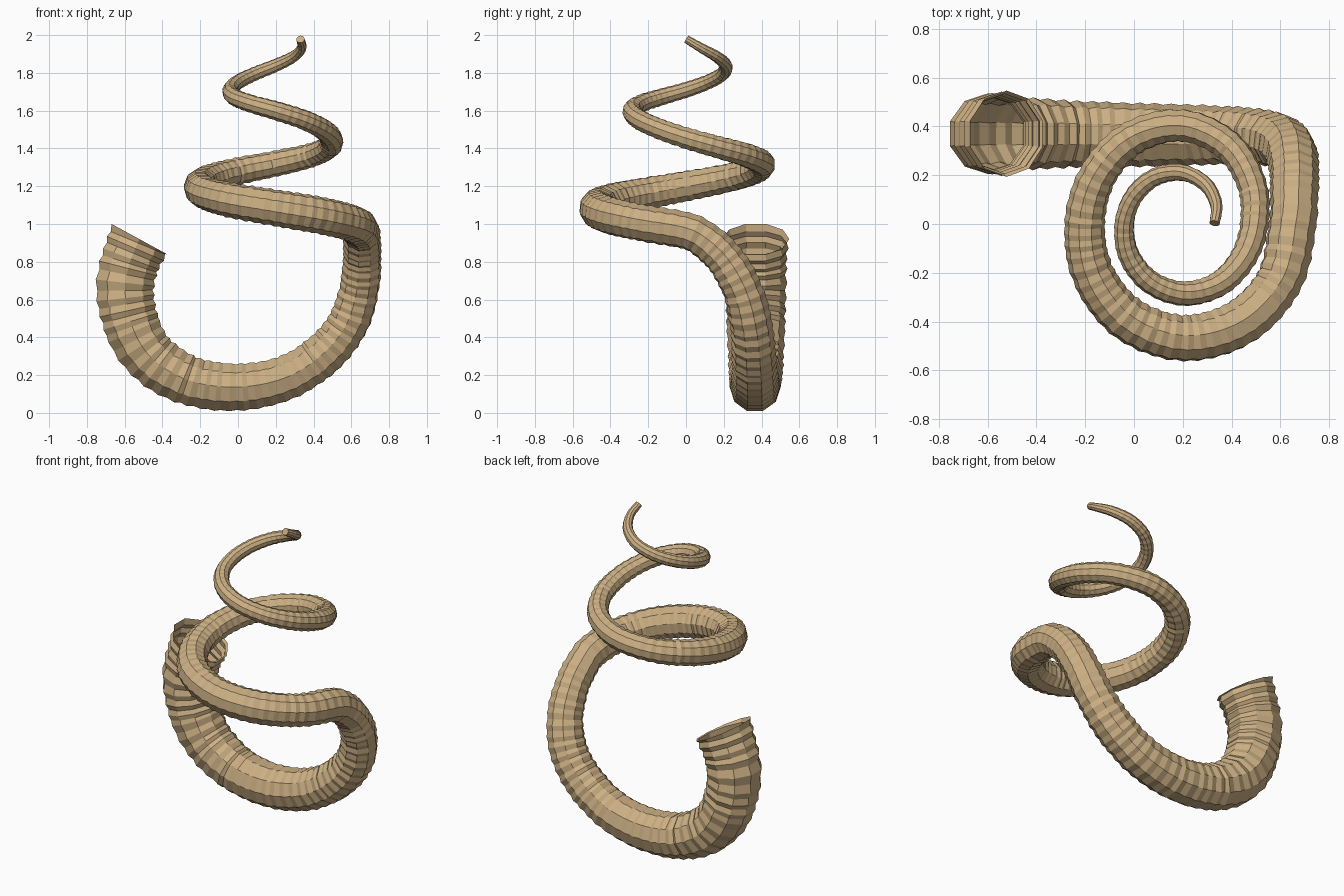
import bpy, bmesh, math, random
from mathutils import Vector

if "Cube" in bpy.data.objects:
    bpy.data.objects.remove(bpy.data.objects["Cube"])

random.seed(4)
SIDES = 10

# Lower bend: x, y, z, radius from the open mouth downwards
path = [
    (-.522, .37, .92, .170), (-.580, .37, .77, .161), (-.597, .37, .62, .158),
    (-.545, .37, .42, .152), (-.440, .37, .275, .145), (-.25, .368, .168, .135),
    (0, .365, .136, .129), (.25, .365, .185, .122), (.45, .36, .31, .117),
    (.58, .345, .47, .112), (.64, .30, .65, .106), (.657, .21, .81, .102),
    (.656, .10, .915, .099),
]

# Upper coil, one entry per quarter turn clockwise: distance from axis, z, radius
AXIS_X = .2
coil = [(.45, .965, .098), (.467, 1.085, .096), (.402, 1.20, .082), (.403, 1.32, .067),
        (.293, 1.455, .058), (.285, 1.60, .050), (.24, 1.71, .041), (.21, 1.84, .034),
        (.13, 1.98, .021)]


def spline(points, steps):
    """Catmull-Rom curve through points of any dimension."""
    v = [Vector(p) for p in points]
    v = [2 * v[0] - v[1]] + v + [2 * v[-1] - v[-2]]
    out = []
    for i in range(1, len(v) - 2):
        a, b, c, d = v[i - 1:i + 3]
        for k in range(steps):
            t = k / steps
            out.append(.5 * (2 * b + (c - a) * t + (2 * a - 5 * b + 4 * c - d) * t * t
                             + (3 * b - a - 3 * c + d) * t ** 3))
    return out + [v[-2]]


for i, (dist, z, r) in enumerate(spline(coil, 3)):
    ang = -i * math.pi / 6
    path.append((AXIS_X + dist * math.cos(ang), dist * math.sin(ang), z, r))

dense = spline(path, 30)

# Ring centres, spaced closer together as the horn thins
rings, travelled, gap = [dense[0]], 0, .02
for a, b in zip(dense, dense[1:]):
    travelled += (b.xyz - a.xyz).length
    if travelled >= gap:
        rings.append(b)
        travelled = 0
        gap = (.012 + .12 * b.w) * random.uniform(.75, 1.3)
if (rings[-1].xyz - dense[-1].xyz).length > .004:
    rings.append(dense[-1])

# Skin the rings, alternating ridge and groove
bm = bmesh.new()
side = Vector((0, 1, 0))
previous = None
for i, p in enumerate(rings):
    ahead, behind = rings[min(i + 1, len(rings) - 1)], rings[max(i - 1, 0)]
    tangent = (ahead.xyz - behind.xyz).normalized()
    if i == 0:
        tangent = Vector((-.48, 0, -.88)).normalized()
    side = (side - tangent * side.dot(tangent)).normalized()
    up = tangent.cross(side)
    rib = random.uniform(1.02, 1.045) if i % 2 == 0 else random.uniform(.955, .985)
    ring = []
    for k in range(SIDES):
        a = math.tau * k / SIDES
        ring.append(bm.verts.new(p.xyz + (side * math.cos(a) + up * math.sin(a)) * p.w * rib))
    if previous:
        for k in range(SIDES):
            n = (k + 1) % SIDES
            bm.faces.new((previous[k], previous[n], ring[n], ring[k]))
    previous = ring
bm.faces.new(previous)

mesh = bpy.data.meshes.new("ribbed_horn")
bm.to_mesh(mesh)
bm.free()
horn = bpy.data.objects.new("ribbed_horn", mesh)
bpy.context.collection.objects.link(horn)

mat = bpy.data.materials.new("tan_horn")
mat.diffuse_color = (.60, .43, .23, 1)
mat.use_nodes = True
mat.node_tree.nodes["Principled BSDF"].inputs["Base Color"].default_value = mat.diffuse_color
mesh.materials.append(mat)
